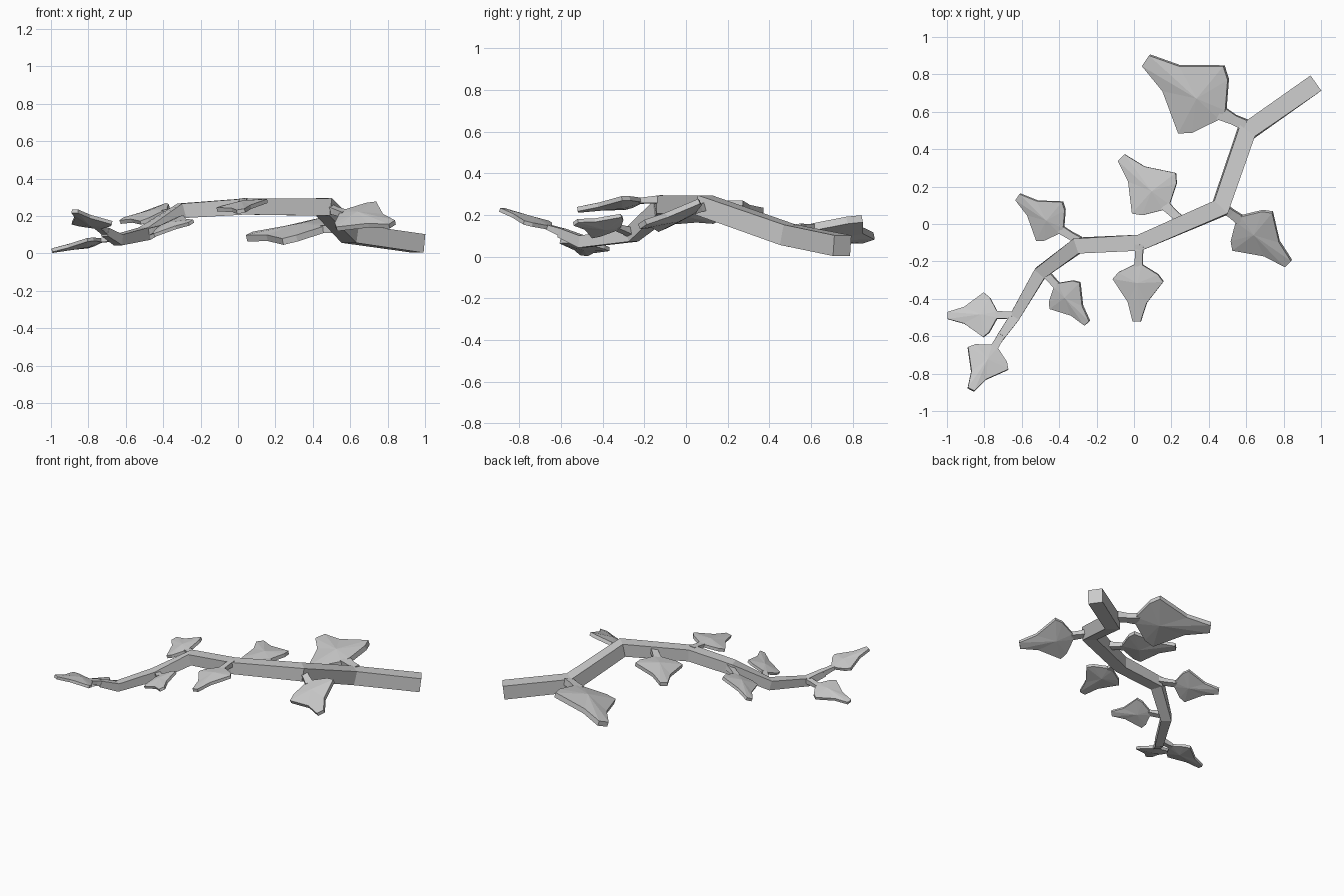
import bpy, bmesh
from mathutils import Vector

if "Cube" in bpy.data.objects:
    bpy.data.objects.remove(bpy.data.objects["Cube"])

UP = Vector((0, 0, 1))


def finish(bm, name):
    bmesh.ops.recalc_face_normals(bm, faces=bm.faces)
    me = bpy.data.meshes.new(name)
    bm.to_mesh(me)
    bm.free()
    ob = bpy.data.objects.new(name, me)
    bpy.context.collection.objects.link(ob)


def sweep(bm, rows, roll=0.0):
    """Rectangular tube through rows of (x, y, z, width, height), mitred at bends."""
    pts = [Vector(r[:3]) for r in rows]
    rings = []
    for i, (p, r) in enumerate(zip(pts, rows)):
        a = (p - pts[i - 1]).normalized() if i else (pts[1] - p).normalized()
        b = (pts[i + 1] - p).normalized() if i < len(pts) - 1 else a
        t = (a + b).normalized()
        side = (UP.cross(t).normalized() + UP * roll).normalized()
        up = t.cross(side).normalized()
        # widen the joint ring so each straight run keeps its width
        w = r[3] / 2 / max(0.6, Vector(a.xy).normalized().dot(Vector(t.xy).normalized()))
        h = r[4] / 2
        rings.append([bm.verts.new(p + side * w * sx + up * h * sz)
                      for sx, sz in ((1, 1), (-1, 1), (-1, -1), (1, -1))])
    for r0, r1 in zip(rings, rings[1:]):
        for k in range(4):
            j = (k + 1) % 4
            bm.faces.new((r0[k], r0[j], r1[j], r1[k]))
    bm.faces.new(rings[0])
    bm.faces.new(rings[-1])


# main stem
bm = bmesh.new()
sweep(bm, [(0.968, 0.75, 0.053, 0.10, 0.10),
           (0.60, 0.49, 0.105, 0.095, 0.10),
           (0.46, 0.085, 0.248, 0.09, 0.095),
           (0.03, -0.10, 0.250, 0.085, 0.085),
           (-0.30, -0.115, 0.228, 0.08, 0.08),
           (-0.50, -0.26, 0.105, 0.068, 0.068),
           (-0.64, -0.50, 0.072, 0.055, 0.058),
           (-0.71, -0.60, 0.115, 0.042, 0.045)])
finish(bm, "stem")

# half outline of a leaf: (distance along, distance sideways), in leaf lengths
HALF = [(0, 0.06), (0.16, 0.35), (0.28, 0.445), (0.67, 0.165), (1, 0.07)]
OUTLINE = HALF + [(a, -b) for a, b in reversed(HALF)]


def leaf(name, root, base, tip, roll):
    """Stalk from root to base, then a thick faceted blade from base to tip."""
    base, tip, root = Vector(base), Vector(tip), Vector(root)
    u = tip - base
    L = u.length
    u.normalize()
    v = (UP.cross(u).normalized() + UP * roll).normalized()
    v = (v - u * v.dot(u)).normalized()
    n = u.cross(v)
    bm = bmesh.new()
    # blade: two fans joined by a thin rim
    edges = []
    for s in (1, -1):
        ring = [bm.verts.new(base + (u * a + v * b + n * s * 0.035) * L) for a, b in OUTLINE]
        apex = bm.verts.new(base + (u * 0.32 + n * s * 0.085) * L)
        for k in range(len(ring)):
            bm.faces.new((ring[k - 1], ring[k], apex))
        edges.append(ring)
    top, low = edges
    for k in range(len(top)):
        bm.faces.new((top[k - 1], top[k], low[k], low[k - 1]))
    # stalk
    w = 0.022 + 0.06 * L
    mid = root.lerp(base, 0.5)
    sweep(bm, [(*root, w * 1.1, w), (*mid, w, w * 0.8),
               (*(base + u * L * 0.04), 0.15 * L, 0.08 * L)], roll * 0.5)
    finish(bm, name)


LEAVES = [
    ((0.595, 0.53, 0.13), (0.475, 0.585, 0.135), (0.065, 0.875, 0.09), -0.28),
    ((0.25, 0.02, 0.26), (0.175, 0.09, 0.25), (-0.067, 0.355, 0.22), -0.10),
    ((0.03, -0.11, 0.275), (0.025, -0.215, 0.270), (0.015, -0.52, 0.225), 0.17),
    ((0.48, 0.085, 0.24), (0.56, 0.03, 0.215), (0.825, -0.21, 0.155), 0.48),
    ((-0.29, -0.09, 0.235), (-0.385, -0.035, 0.225), (-0.62, 0.145, 0.175), -0.40),
    ((-0.475, -0.26, 0.115), (-0.415, -0.325, 0.14), (-0.25, -0.53, 0.165), 0.48),
    ((-0.65, -0.49, 0.085), (-0.73, -0.485, 0.07), (-0.995, -0.49, 0.014), 0.16),
    ((-0.705, -0.59, 0.115), (-0.745, -0.655, 0.14), (-0.872, -0.885, 0.225), 0.0),
]
for i, args in enumerate(LEAVES):
    leaf(f"leaf_{i + 1}", *args)
